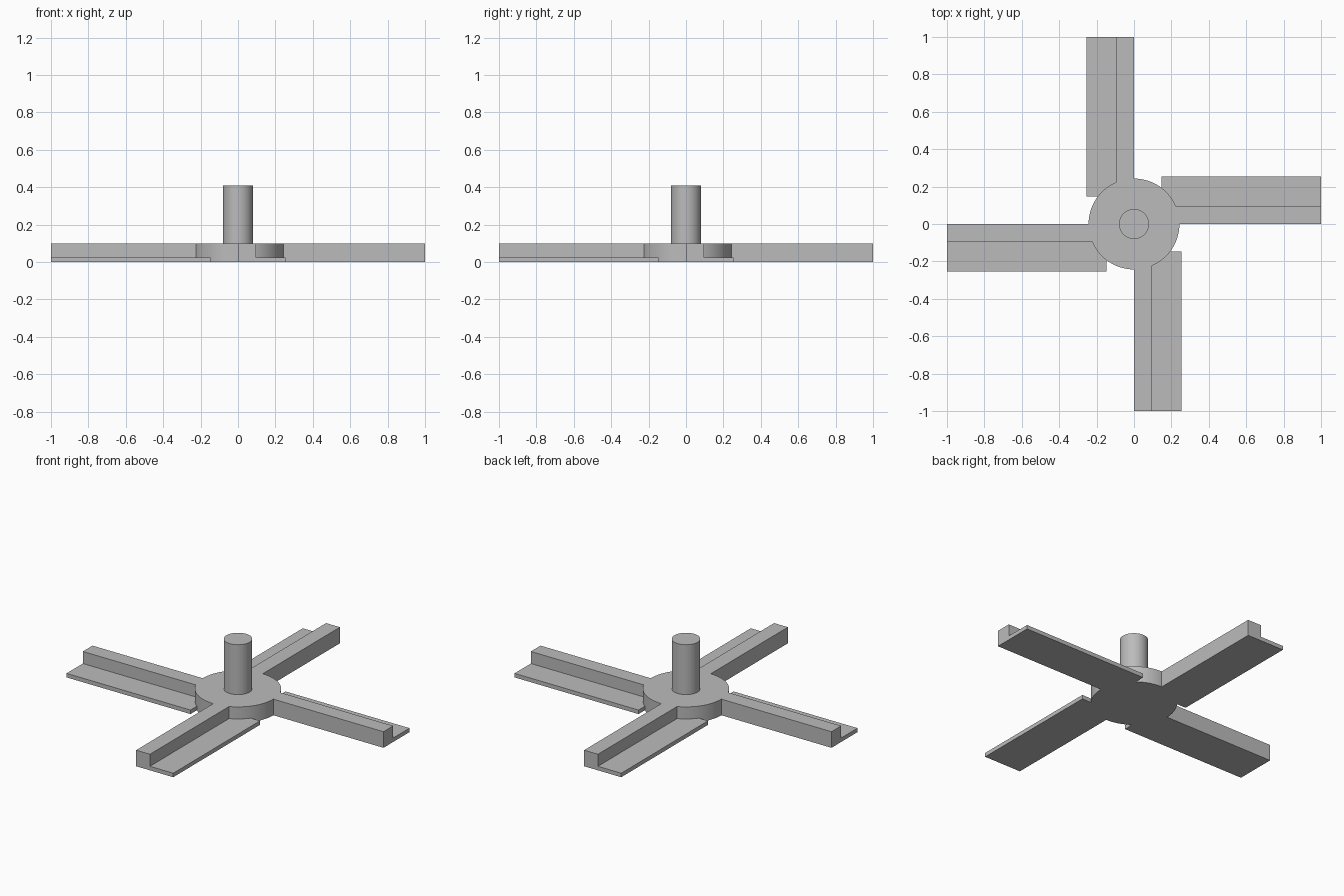
import bpy, bmesh, math
from mathutils import Matrix

default = bpy.data.objects.get("Cube")
if default:
    bpy.data.objects.remove(default, do_unlink=True)

HUB_R, BAR_H = 0.243, 0.1

grey = bpy.data.materials.new("plain_grey")
grey.use_nodes = True
colour = (0.5, 0.5, 0.5, 1)
grey.diffuse_color = colour
grey.node_tree.nodes["Principled BSDF"].inputs["Base Color"].default_value = colour


def add_object(name, bm):
    bmesh.ops.recalc_face_normals(bm, faces=bm.faces)
    mesh = bpy.data.meshes.new(name)
    bm.to_mesh(mesh)
    bm.free()
    mesh.materials.append(grey)
    obj = bpy.data.objects.new(name, mesh)
    bpy.context.collection.objects.link(obj)
    return obj


def cylinder(name, radius, bottom, top):
    bm = bmesh.new()
    bmesh.ops.create_cone(bm, cap_ends=True, segments=64, radius1=radius, radius2=radius,
                          depth=top - bottom, matrix=Matrix.Translation((0, 0, (bottom + top) / 2)))
    return add_object(name, bm)


def arm(name, turn):
    # L-shaped section: tall bar with a thin blade along one side
    bar, width, thin, inner, outer = 0.095, 0.255, 0.025, -0.148, -1
    section = [(0, 0), (width, 0), (width, thin), (bar, thin), (bar, BAR_H), (0, BAR_H)]
    bm = bmesh.new()
    face = bm.faces.new([bm.verts.new((x, outer, z)) for x, z in section])
    end = bmesh.ops.extrude_face_region(bm, geom=[face])["geom"]
    moved = [v for v in end if isinstance(v, bmesh.types.BMVert)]
    bmesh.ops.translate(bm, verts=moved, vec=(0, inner - outer, 0))
    if not face.is_valid or len(bm.faces) < 8:
        bm.faces.ensure_lookup_table()
    bmesh.ops.rotate(bm, verts=bm.verts, matrix=Matrix.Rotation(turn, 3, "Z"))
    return add_object(name, bm)


# Hub disc and upright spindle
hub = cylinder("hub", HUB_R, 0, BAR_H)
spindle = cylinder("spindle", 0.08, BAR_H, 0.41)

# Four arms in a pinwheel
for i, side in enumerate(("front", "left", "back", "right")):
    arm(side + "_arm", i * math.pi / 2)

# Smooth the round walls, keep the rims sharp
bpy.ops.object.select_all(action="DESELECT")
for obj in (hub, spindle):
    obj.select_set(True)
bpy.context.view_layer.objects.active = hub
bpy.ops.object.shade_smooth_by_angle(angle=math.radians(30))
